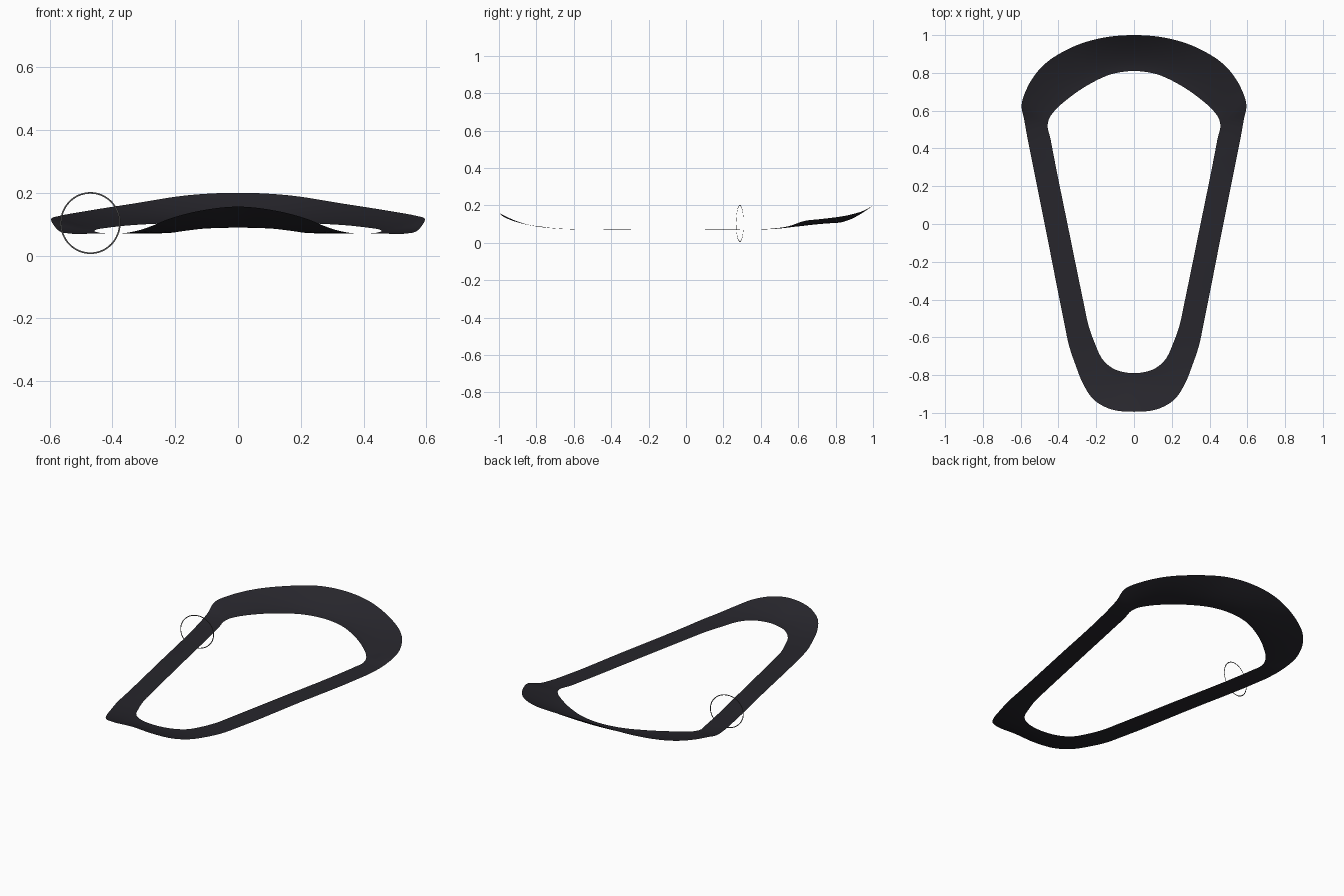
import bpy, bmesh, math
from mathutils import Vector

if "Cube" in bpy.data.objects:
    bpy.data.objects.remove(bpy.data.objects["Cube"])


def make_object(name, bm, color):
    mesh = bpy.data.meshes.new(name)
    bm.to_mesh(mesh)
    bm.free()
    obj = bpy.data.objects.new(name, mesh)
    bpy.context.collection.objects.link(obj)
    mat = bpy.data.materials.new(name + "_material")
    mat.diffuse_color = color
    mat.use_nodes = True
    mat.node_tree.nodes["Principled BSDF"].inputs["Base Color"].default_value = mat.diffuse_color
    mesh.materials.append(mat)
    for p in mesh.polygons:
        p.use_smooth = True
    return obj


def smooth_path(pts, steps):
    # Hermite curve whose tangents follow chord lengths; ends are mirrored across x = 0
    flip = lambda p: Vector((-p.x, p.y, p.z))
    pts = [flip(pts[1])] + pts + [flip(pts[-2])]
    d = [(b - a).length for a, b in zip(pts, pts[1:])]
    tan = [None] + [((pts[i] - pts[i-1]) / d[i-1] * d[i] + (pts[i+1] - pts[i]) / d[i] * d[i-1])
                    / (d[i-1] + d[i]) for i in range(1, len(pts) - 1)]
    out = []
    for i in range(1, len(pts) - 2):
        for k in range(steps):
            t = k / steps
            out.append((2*t**3 - 3*t*t + 1) * pts[i] + (t**3 - 2*t*t + t) * d[i] * tan[i]
                       + (3*t*t - 2*t**3) * pts[i+1] + (t**3 - t*t) * d[i] * tan[i+1])
    return out + [pts[-2]]


# Frame stations from back to front: outer x, y, z, inner x, y, z
STATIONS = [
    (0.000, 1.000, 0.200, 0.000, 0.810, 0.107),
    (0.160, 0.987, 0.192, 0.120, 0.793, 0.106),
    (0.330, 0.935, 0.166, 0.245, 0.735, 0.102),
    (0.500, 0.820, 0.139, 0.360, 0.655, 0.095),
    (0.565, 0.722, 0.127, 0.420, 0.600, 0.088),
    (0.595, 0.630, 0.116, 0.450, 0.556, 0.083),
    (0.581, 0.550, 0.089, 0.457, 0.525, 0.079),
    (0.563, 0.450, 0.075, 0.442, 0.450, 0.073),
    (0.543, 0.350, 0.071, 0.423, 0.350, 0.071),
    (0.461, -0.060, 0.071, 0.342, -0.050, 0.071),
    (0.368, -0.530, 0.071, 0.260, -0.450, 0.071),
    (0.345, -0.640, 0.074, 0.243, -0.530, 0.071),
    (0.310, -0.745, 0.082, 0.208, -0.630, 0.073),
    (0.270, -0.845, 0.096, 0.160, -0.725, 0.080),
    (0.213, -0.930, 0.119, 0.105, -0.768, 0.086),
    (0.130, -0.978, 0.141, 0.050, -0.785, 0.088),
    (0.000, -0.994, 0.156, 0.000, -0.790, 0.089),
]
outer = smooth_path([Vector(s[:3]) for s in STATIONS], 5)
inner = smooth_path([Vector(s[3:]) for s in STATIONS], 5)

# Thin dished frame, right half, then mirrored
bm = bmesh.new()
ACROSS = 10
rows = []
for o, i in zip(outer, inner):
    row = []
    for k in range(ACROSS + 1):
        t = k / ACROSS
        p = i.lerp(o, t)
        p.z = i.z + (o.z - i.z) * t ** 1.6
        row.append(bm.verts.new(p))
    rows.append(row)
for a, b in zip(rows, rows[1:]):
    for k in range(ACROSS):
        bm.faces.new((a[k], b[k], b[k+1], a[k+1]))
bmesh.ops.recalc_face_normals(bm, faces=bm.faces)
if sum(f.normal.z for f in bm.faces) < 0:
    bmesh.ops.reverse_faces(bm, faces=bm.faces)
frame = make_object("dished_frame", bm, (0.02, 0.019, 0.025, 1))
frame.modifiers.new("Mirror", "MIRROR").merge_threshold = 0.0005

# Flat thin ring around the left side bar
bm = bmesh.new()
N = 64
loops = [[bm.verts.new((r * math.cos(2*math.pi*k/N), 0, r * math.sin(2*math.pi*k/N)))
          for k in range(N)] for r in (0.0935, 0.0985)]
for k in range(N):
    j = (k + 1) % N
    bm.faces.new((loops[0][k], loops[1][k], loops[1][j], loops[0][j]))
ring = make_object("side_ring", bm, (0.1, 0.1, 0.1, 1))
ring.location = (-0.47, 0.288, 0.1035)
ring.rotation_euler.z = math.radians(12)
